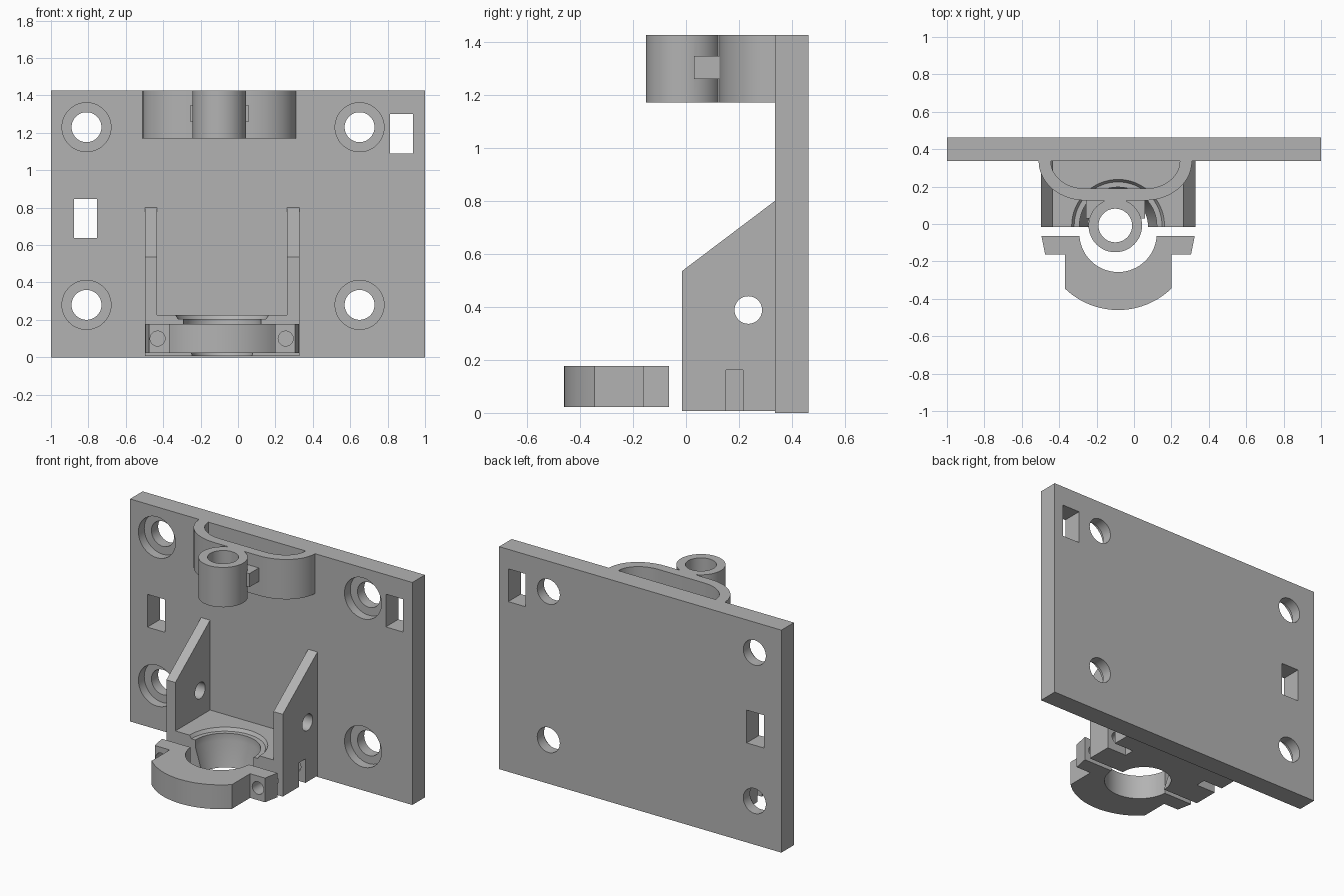
import bpy, bmesh
from math import sin, cos, pi, radians

cube = bpy.data.objects.get("Cube")
if cube:
    bpy.data.objects.remove(cube, do_unlink=True)

grey = bpy.data.materials.new("plain grey")
grey.use_nodes = True
grey.diffuse_color = (0.45, 0.45, 0.45, 1)
grey.node_tree.nodes["Principled BSDF"].inputs["Base Color"].default_value = (0.45, 0.45, 0.45, 1)


def loft(name, rings):
    """Closed solid through a list of equal-length rings of points."""
    bm = bmesh.new()
    loops = [[bm.verts.new(p) for p in ring] for ring in rings]
    n = len(loops[0])
    for a, b in zip(loops, loops[1:]):
        for i in range(n):
            j = (i + 1) % n
            bm.faces.new((a[i], a[j], b[j], b[i]))
    bm.faces.new(loops[0])
    bm.faces.new(loops[-1])
    bmesh.ops.recalc_face_normals(bm, faces=bm.faces)
    mesh = bpy.data.meshes.new(name)
    bm.to_mesh(mesh)
    bm.free()
    mesh.materials.append(grey)
    ob = bpy.data.objects.new(name, mesh)
    bpy.context.collection.objects.link(ob)
    return ob


def prism(name, pts, axis, lo, hi):
    place = {"x": lambda u, v, w: (w, u, v),
             "y": lambda u, v, w: (u, w, v),
             "z": lambda u, v, w: (u, v, w)}[axis]
    return loft(name, [[place(u, v, w) for u, v in pts] for w in (lo, hi)])


def arc(cx, cy, rx, ry, start, end, n):
    angles = [radians(start + (end - start) * i / n) for i in range(n + 1)]
    return [(cx + rx * cos(a), cy + ry * sin(a)) for a in angles]


def circle(cx, cy, r, n=48):
    return arc(cx, cy, r, r, 0, 360, n)[:-1]


def box(name, x0, x1, y0, y1, z0, z1):
    return prism(name, [(x0, y0), (x1, y0), (x1, y1), (x0, y1)], "z", z0, z1)


def combine(ob, other, operation="DIFFERENCE"):
    mod = ob.modifiers.new("cut", "BOOLEAN")
    mod.operation, mod.solver, mod.object = operation, "EXACT", other
    bpy.context.view_layer.objects.active = ob
    bpy.ops.object.modifier_apply(modifier=mod.name)
    bpy.data.objects.remove(other, do_unlink=True)


def finish(ob):
    bpy.ops.object.select_all(action="DESELECT")
    ob.select_set(True)
    bpy.context.view_layer.objects.active = ob
    bpy.ops.object.shade_smooth_by_angle(angle=radians(25))


MID = -0.085           # centre line of the clamp and bracket
FRONT, BACK = 0.336, 0.463
TOP = 1.425
BOLTS = (-0.43, 0.255)

# Back plate with counterbored screw holes and two rectangular slots
plate = box("back_plate", -1, 1, FRONT, BACK, 0, TOP)
for x in (-0.81, 0.65):
    for z in (0.28, 1.23):
        combine(plate, prism("hole", circle(x, z, 0.08), "y", 0.2, 0.6))
        combine(plate, prism("counterbore", circle(x, z, 0.131), "y", 0.2, 0.395))
for x0, z0 in ((0.812, 1.09), (-0.877, 0.637)):
    combine(plate, box("slot", x0, x0 + 0.123, 0.2, 0.6, z0, z0 + 0.21))
finish(plate)

# Lower bracket: two sloped side walls on a thick floor
side = [(-0.015, 0.008), (FRONT, 0.008), (FRONT, 0.8), (-0.015, 0.535)]
bracket = prism("lower_bracket", side, "x", -0.497, 0.328)
combine(bracket, box("gap", -0.433, 0.262, -0.1, 0.5, 0.225, 1))
combine(bracket, prism("cross_hole", circle(0.235, 0.388, 0.052), "x", -1, 1))
# Stepped and tapered half bore in the floor
bore = [(0.155, -0.02), (0.16, 0.01), (0.207, 0.16), (0.207, 0.205),
        (0.235, 0.205), (0.255, 0.235)]
combine(bracket, loft("bore", [[(x, y, z) for x, y in circle(MID, -0.01, r, 64)]
                               for r, z in bore]))
# Bolt holes and nut slots
for x, x0, x1 in ((BOLTS[0], -0.6, -0.36), (BOLTS[1], 0.19, 0.4)):
    combine(bracket, prism("bolt_hole", circle(x, 0.1, 0.04, 24), "y", -0.1, 0.25))
    combine(bracket, box("nut_slot", x0, x1, 0.15, 0.215, -0.1, 0.162))
finish(bracket)

# Loose front clamp with ears
outline = ([(MID - 0.41, -0.064), (MID - 0.39, -0.163), (MID - 0.285, -0.163)]
           + arc(MID, -0.05, 0.41, 0.41, 226, 314, 20)
           + [(MID + 0.285, -0.163), (MID + 0.39, -0.163), (MID + 0.41, -0.064)])
clamp = prism("front_clamp", outline, "z", 0.022, 0.177)
combine(clamp, prism("bore", circle(MID, -0.05, 0.207, 64), "z", -0.1, 0.4))
for x in BOLTS:
    combine(clamp, prism("bolt_hole", circle(x, 0.1, 0.04, 24), "y", -0.3, 0))
finish(clamp)


# Upper holder: rounded loop, tube, neck and cross tab
def loop_shape(half, rx, depth, back):
    flat = half - rx
    y = FRONT
    return ([(-0.1 - half, back)]
            + arc(-0.1 - flat, y, rx, depth, 180, 270, 14)
            + arc(-0.1 + flat, y, rx, depth, 270, 360, 14)
            + [(-0.1 + half, back)])


holder = prism("upper_holder", loop_shape(0.41, 0.25, 0.21, FRONT + 0.004), "z", 1.17, TOP)
combine(holder, prism("opening", loop_shape(0.345, 0.185, 0.147, 0.5), "z", 1, 2))
combine(holder, prism("tube", circle(-0.1, -0.008, 0.143), "z", 1.17, TOP), "UNION")
combine(holder, box("neck", -0.16, -0.04, 0.1, 0.15, 1.17, TOP), "UNION")
combine(holder, box("tab", -0.257, 0.06, 0.03, 0.15, 1.26, 1.347), "UNION")
combine(holder, prism("tube_bore", circle(-0.1, -0.008, 0.09), "z", 1, 2))
finish(holder)
